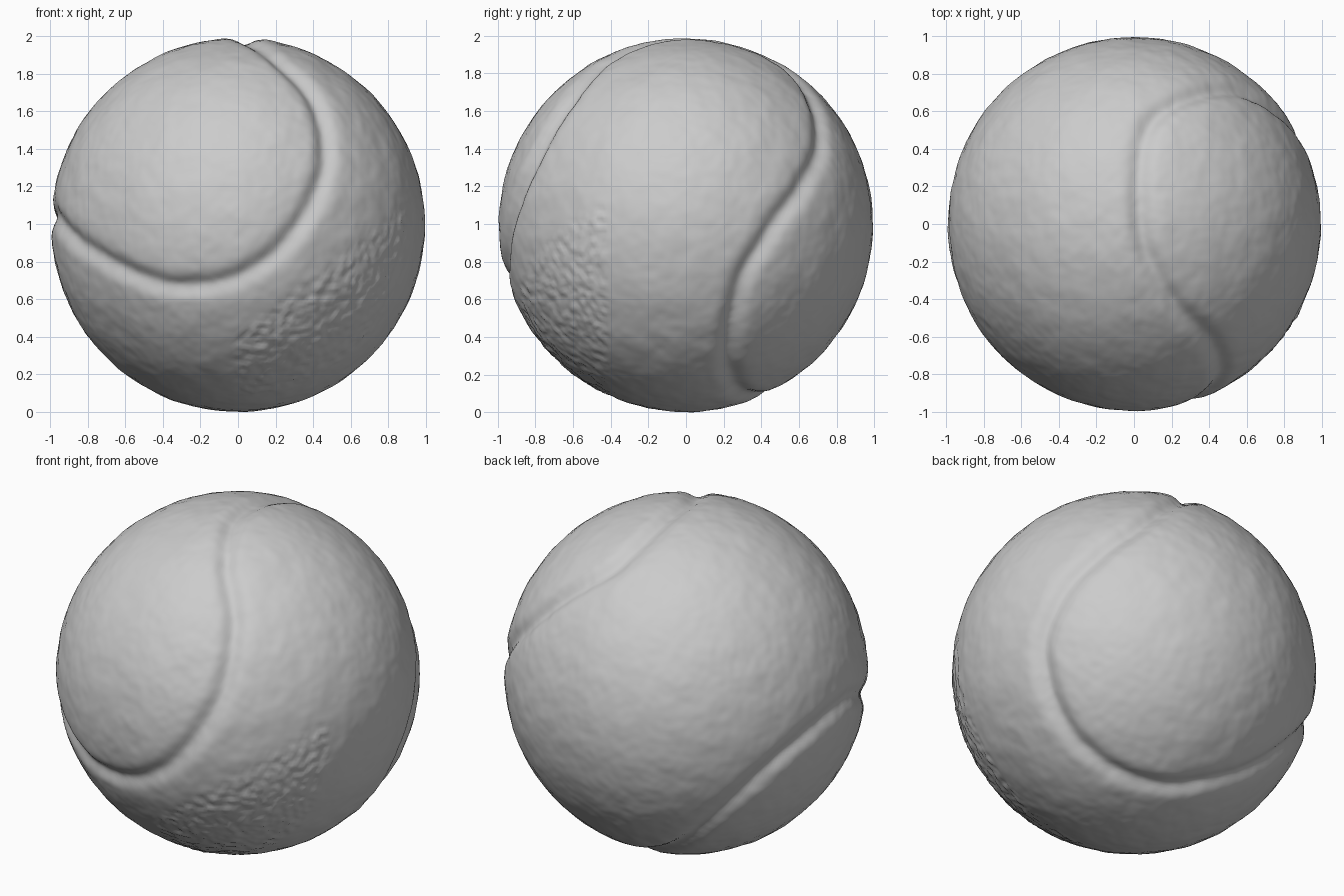
import bpy, bmesh
from mathutils import Vector, noise, kdtree

RADIUS = 0.993
GROOVE_DEPTH = 0.034
GROOVE_WIDTH = 0.046

if "Cube" in bpy.data.objects:
    bpy.data.objects.remove(bpy.data.objects["Cube"])

# Directions from the ball's centre along the closed seam
SEAM = [Vector(p).normalized() for p in (
    (-.80, -.58, -.13), (-.32, -.89, -.33), (.14, -.97, -.20), (.45, -.85, .25),
    (.42, -.64, .65), (.22, -.43, .87), (.05, -.10, .99), (.03, .30, .95),
    (.10, .56, .82), (.32, .69, .65), (.54, .72, .43), (.75, .63, .22),
    (.88, .47, 0), (.90, .29, -.32), (.63, .23, -.74), (.18, .34, -.92),
    (-.22, .53, -.82), (-.66, .61, -.44), (-.91, .38, -.11), (-.99, -.11, .05))]


def seam_samples(points, steps=24):
    """Smooth closed curve through the points, laid on the unit sphere."""
    n = len(points)
    for i in range(n):
        a, b, c, d = (points[(i + k) % n] for k in (-1, 0, 1, 2))
        for s in range(steps):
            t = s / steps
            p = b + (c - a) * t / 2 + (a - b * 2.5 + c * 2 - d / 2) * t**2 \
                + ((b - c) * 3 + d - a) * t**3 / 2
            yield p.normalized()


def ramp(value, low, high):
    return min(1, max(0, (value - low) / (high - low)))


samples = list(seam_samples(SEAM))
tree = kdtree.KDTree(len(samples))
for i, p in enumerate(samples):
    tree.insert(p, i)
tree.balance()


def surface_radius(d):
    # Rounded seam groove
    gap = tree.find(d)[2]
    r = RADIUS - GROOVE_DEPTH * 2 ** (-(gap / GROOVE_WIDTH) ** 2)
    # Soft felt unevenness
    r += 0.004 * noise.noise(d * 9) + 0.002 * noise.noise(d * 22)
    # Worn patch low on the front
    worn = ramp(-d.y, .40, .44) * ramp(d.x, -.05, .02) \
        * ramp(d.x * .75 - d.z - .55, 0, .06)
    return r + worn * 0.009 * noise.noise(d * 28)


# Ball
bm = bmesh.new()
bmesh.ops.create_icosphere(bm, subdivisions=7, radius=1)
for v in bm.verts:
    d = v.co.normalized()
    v.co = d * surface_radius(d) + Vector((0, 0, 1))
lowest = min(v.co.z for v in bm.verts)
for v in bm.verts:
    v.co.z -= lowest
for f in bm.faces:
    f.smooth = True
mesh = bpy.data.meshes.new("ball")
bm.to_mesh(mesh)
bm.free()
ball = bpy.data.objects.new("ball", mesh)
bpy.context.collection.objects.link(ball)

# Felt colour
felt = bpy.data.materials.new("light grey felt")
felt.use_nodes = True
felt.diffuse_color = (.6, .6, .6, 1)
shader = felt.node_tree.nodes["Principled BSDF"]
shader.inputs["Base Color"].default_value = (.6, .6, .6, 1)
shader.inputs["Roughness"].default_value = .9
mesh.materials.append(felt)
